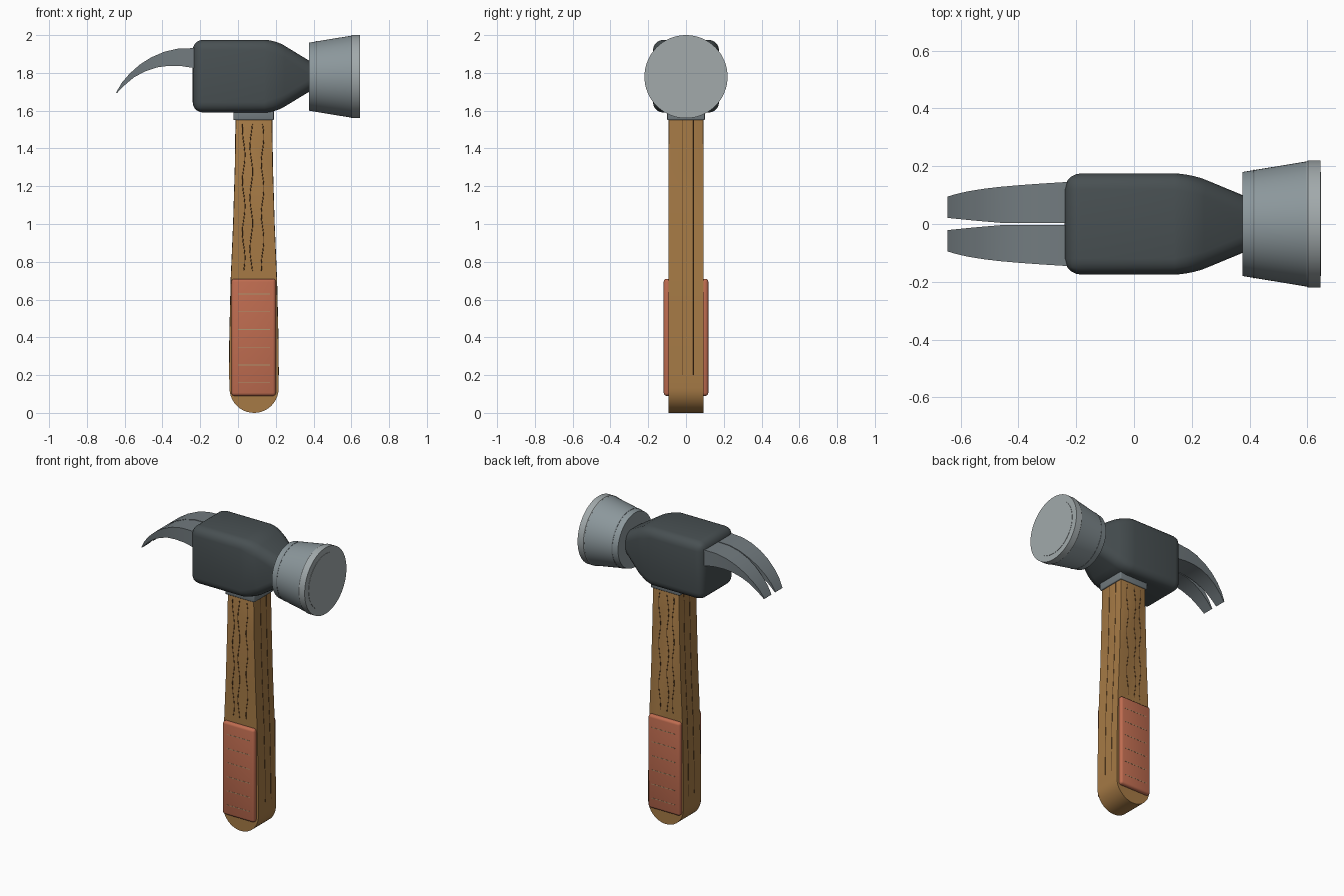
import bpy, bmesh, math
from mathutils import Matrix

if "Cube" in bpy.data.objects:
    bpy.data.objects.remove(bpy.data.objects["Cube"])


def material(name, rgb):
    m = bpy.data.materials.new(name)
    m.diffuse_color = (*rgb, 1)
    m.use_nodes = True
    m.node_tree.nodes["Principled BSDF"].inputs["Base Color"].default_value = m.diffuse_color
    return m


WOOD = material("wood", (0.38, 0.195, 0.06))
GRAIN = material("dark_wood", (0.10, 0.045, 0.015))
RUBBER = material("rubber", (0.52, 0.15, 0.08))
LINE = material("grip_line", (0.42, 0.30, 0.16))
DARK = material("dark_steel", (0.065, 0.08, 0.085))
STEEL = material("steel", (0.17, 0.20, 0.215))
LIGHT = material("light_steel", (0.26, 0.31, 0.33))
PALE = material("pale_steel", (0.36, 0.40, 0.41))


def finish(name, bm, mat, smooth=True):
    bmesh.ops.recalc_face_normals(bm, faces=bm.faces)
    me = bpy.data.meshes.new(name)
    bm.to_mesh(me)
    bm.free()
    ob = bpy.data.objects.new(name, me)
    bpy.context.collection.objects.link(ob)
    me.materials.append(mat)
    if smooth:
        bpy.ops.object.select_all(action='DESELECT')
        bpy.context.view_layer.objects.active = ob
        ob.select_set(True)
        bpy.ops.object.shade_smooth_by_angle(angle=math.radians(35))
    return ob


def loft(sections):
    """Bridge equal rings of points and cap both ends."""
    bm = bmesh.new()
    rings = [[bm.verts.new(p) for p in s] for s in sections]
    n = len(rings[0])
    for a, b in zip(rings, rings[1:]):
        for i in range(n):
            bm.faces.new((a[i], a[(i + 1) % n], b[(i + 1) % n], b[i]))
    bm.faces.new(rings[0])
    bm.faces.new(rings[-1])
    return bm


def box(name, lo, hi, mat, bevel=0):
    bm = bmesh.new()
    size = [b - a for a, b in zip(lo, hi)]
    mid = [(a + b) / 2 for a, b in zip(lo, hi)]
    bmesh.ops.create_cube(bm, size=1, matrix=Matrix.Translation(mid) @ Matrix.Diagonal((*size, 1)))
    if bevel:
        bmesh.ops.bevel(bm, geom=bm.edges[:], offset=bevel, segments=3, profile=0.5, affect='EDGES')
    return finish(name, bm, mat, bool(bevel))


def turned(name, profile, mat, n=64, z=1.78):
    """Turn (x, radius) points about the hammering axis."""
    return finish(name, loft([[(x, r * math.cos(2 * math.pi * i / n), z + r * math.sin(2 * math.pi * i / n))
                               for i in range(n)] for x, r in profile]), mat)


# Wooden handle: swelling outline with rounded butt, extruded in depth
outline = [(0.18, 1.57), (0.184, 1.3), (0.193, 1.0), (0.206, 0.7), (0.213, 0.4), (0.215, 0.2)]
butt = [(0.085 + 0.13 * math.cos(t), 0.13 - 0.13 * math.sin(t))
        for t in [math.pi * i / 20 for i in range(21)]]
left = [(0.168 - x, z) for x, z in reversed(outline)]
pts = outline + butt + left
bm = loft([[(x, y, z) for x, z in pts] for y in (-0.092, 0.092)])
bmesh.ops.bevel(bm, geom=[e for e in bm.edges if e.verts[0].co.y == e.verts[1].co.y],
                offset=0.005, segments=2, profile=0.5, affect='EDGES')
finish("handle", bm, WOOD)


# Wood grain: thin wavy lines just proud of the faces
def grain(name, path):
    cu = bpy.data.curves.new(name, 'CURVE')
    cu.dimensions = '3D'
    cu.bevel_depth = 0.0025
    cu.bevel_resolution = 1
    s = cu.splines.new('POLY')
    s.points.add(len(path) - 1)
    for p, co in zip(s.points, path):
        p.co = (*co, 1)
    cu.materials.append(GRAIN)
    bpy.context.collection.objects.link(bpy.data.objects.new(name, cu))


for side in (-1, 1):
    for k, x in enumerate((0.03, 0.07, 0.13)):
        grain("face_grain", [(x + 0.007 * math.sin(i * 0.9 + k * 2), side * 0.091, 0.75 + i * 0.039)
                             for i in range(21)])
    for y in (-0.02, 0.04):
        edge = [(x if side > 0 else 0.168 - x, y, z) for x, z in outline]
        grain("edge_grain", [(x - side * 0.001, yy, z) for x, yy, z in edge])

# Grip pads with stitched lines on both broad faces
for side, name in ((-1, "front"), (1, "back")):
    y = sorted((side * 0.08, side * 0.118))
    box(name + "_grip", (-0.035, y[0], 0.09), (0.2, y[1], 0.71), RUBBER, 0.016)
    y = sorted((side * 0.11, side * 0.119))
    for i in range(6):
        z = 0.16 + i * 0.094
        box(name + "_grip_line", (0, y[0], z - 0.002), (0.17, y[1], z + 0.002), LINE)

# Collar under the head
box("collar", (-0.025, -0.1, 1.55), (0.19, 0.1, 1.61), STEEL, 0.006)


# Head block: box tapering to a neck, with rounded edges
def rect(x, hy, hz):
    return [(x, a * hy, 1.7825 + b * hz) for a, b in ((-1, -1), (1, -1), (1, 1), (-1, 1))]


bm = loft([rect(-0.24, 0.175, 0.1925), rect(0.195, 0.175, 0.1925), rect(0.40, 0.09, 0.068)])
bmesh.ops.bevel(bm, geom=[e for e in bm.edges if min(v.co.x for v in e.verts) < 0.3],
                offset=0.055, segments=5, profile=0.5, affect='EDGES', clamp_overlap=True)
finish("head_block", bm, DARK)

# Striking end: flared cone, rim, face disc and thin band
turned("striking_cone", [(0.375, 0.18), (0.6, 0.217)], LIGHT)
turned("striking_rim", [(0.598, 0.217), (0.602, 0.22), (0.645, 0.22)], PALE)
turned("striking_face", [(0.63, 0.18), (0.647, 0.18)], PALE)
turned("cone_band", [(0.412, 0.18), (0.412, 0.1875), (0.418, 0.1885), (0.418, 0.18)], STEEL)

# Claw: one curved prong (x top, z top, x under, z under, inner y, outer y), mirrored
prong = [(-0.18, 1.93, -0.18, 1.82, 0.003, 0.148), (-0.24, 1.931, -0.24, 1.827, 0.003, 0.145),
         (-0.32, 1.928, -0.30, 1.836, 0.003, 0.140), (-0.39, 1.912, -0.37, 1.837, 0.003, 0.135),
         (-0.46, 1.882, -0.43, 1.829, 0.004, 0.129), (-0.52, 1.844, -0.49, 1.809, 0.009, 0.122),
         (-0.575, 1.795, -0.55, 1.777, 0.014, 0.113), (-0.615, 1.748, -0.60, 1.735, 0.018, 0.104),
         (-0.645, 1.697, -0.641, 1.693, 0.021, 0.095)]
claw = finish("claw", loft([[(a, i, b), (a, o, b), (c, o, d), (c, i, d)] for a, b, c, d, i, o in prong]), STEEL)
mir = claw.modifiers.new("Mirror", 'MIRROR')
mir.use_axis = (False, True, False)
mir.use_mirror_merge = False
